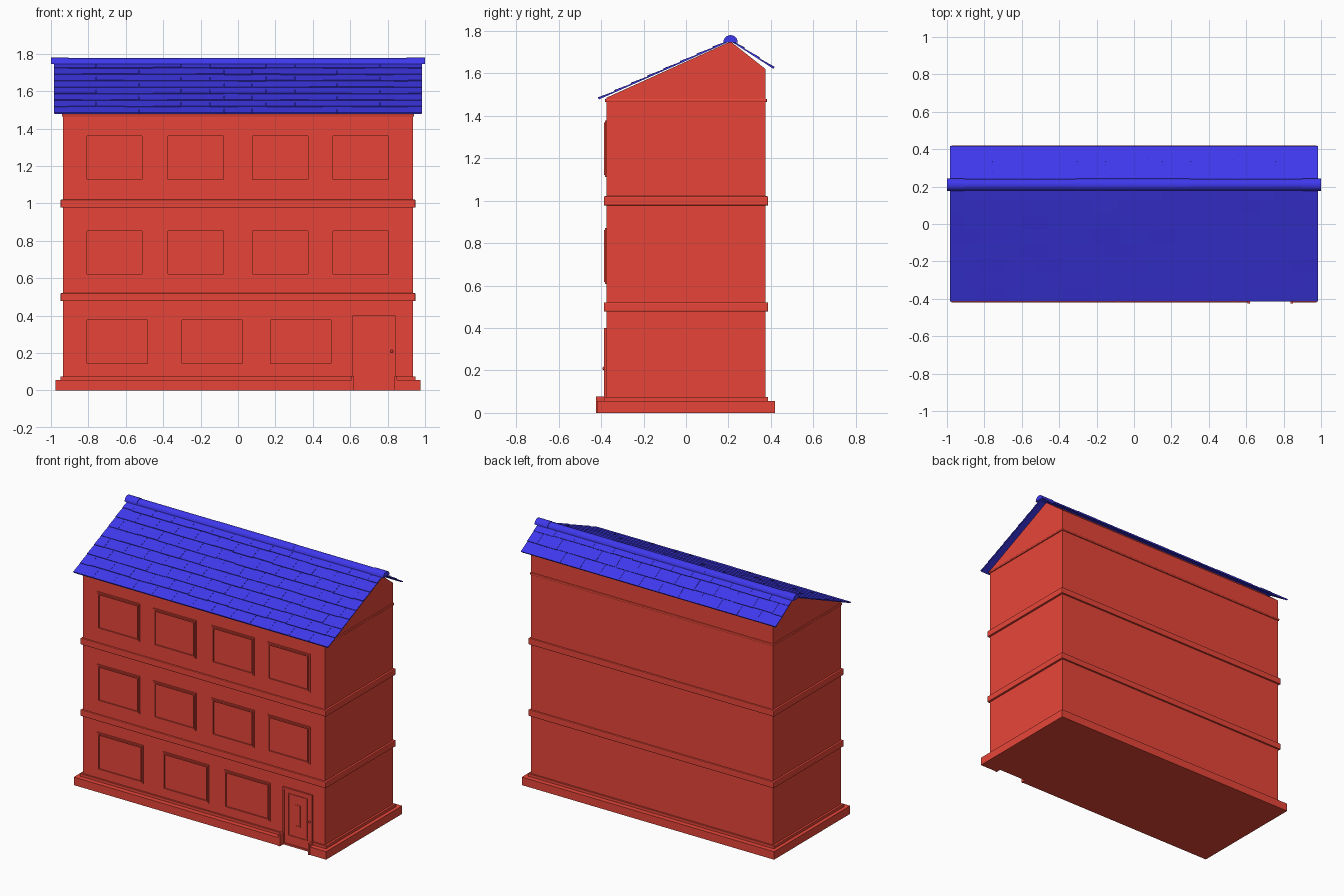
import bpy, bmesh, random
from mathutils import Vector

if "Cube" in bpy.data.objects:
    bpy.data.objects.remove(bpy.data.objects["Cube"])

random.seed(4)


def material(name, rgb):
    m = bpy.data.materials.new(name)
    m.diffuse_color = (*rgb, 1)
    m.use_nodes = True
    m.node_tree.nodes["Principled BSDF"].inputs["Base Color"].default_value = m.diffuse_color
    return m


RED = material("red_wall", (0.8, 0.06, 0.04))
BLUE = material("blue_roof", (0.05, 0.04, 0.85))


def finish(name, bm, mat):
    bmesh.ops.recalc_face_normals(bm, faces=bm.faces)
    me = bpy.data.meshes.new(name)
    bm.to_mesh(me)
    bm.free()
    me.materials.append(mat)
    ob = bpy.data.objects.new(name, me)
    bpy.context.collection.objects.link(ob)
    return ob


def add_prism(bm, pts, a, b, axis):
    """Polygon pts swept from a to b; axis x: pts are (y, z); axis z: pts are (x, y)."""
    place = (lambda p, t: (t, p[0], p[1])) if axis == "x" else (lambda p, t: (p[0], p[1], t))
    lo = [bm.verts.new(place(p, a)) for p in pts]
    hi = [bm.verts.new(place(p, b)) for p in pts]
    bm.faces.new(lo)
    bm.faces.new(hi)
    for i in range(len(pts)):
        j = (i + 1) % len(pts)
        bm.faces.new((lo[i], lo[j], hi[j], hi[i]))


def add_box(bm, x0, x1, y0, y1, z0, z1):
    add_prism(bm, [(x0, y0), (x1, y0), (x1, y1), (x0, y1)], z0, z1, "z")


def add_ring(bm, x0, x1, z0, z1, w, y0, y1):
    """Rectangular frame of bar width w."""
    add_box(bm, x0, x0 + w, y0, y1, z0, z1)
    add_box(bm, x1 - w, x1, y0, y1, z0, z1)
    add_box(bm, x0 + w, x1 - w, y0, y1, z0, z0 + w)
    add_box(bm, x0 + w, x1 - w, y0, y1, z1 - w, z1)


# Main walls with asymmetric gable
bm = bmesh.new()
add_prism(bm, [(-.375, 0), (.375, 0), (.375, 1.62), (.21, 1.75), (-.375, 1.485)], -.935, .935, "x")
finish("walls", bm, RED)

# Stepped plinth, notched for the door
D0, D1 = .613, .843
bm = bmesh.new()
for hx, hy, z0, z1 in ((.975, .42, 0, .056), (.95, .386, .056, .075)):
    add_prism(bm, [(-hx, -hy), (D0, -hy), (D0, -.37), (D1, -.37), (D1, -hy),
                   (hx, -hy), (hx, hy), (-hx, hy)], z0, z1, "z")
finish("plinth", bm, RED)

# Plinth end blocks beside the door
bm = bmesh.new()
for x in (D0, D1):
    add_box(bm, x - .007, x + .007, -.424, -.37, 0, .078)
finish("plinth_ends", bm, RED)

# Floor bands and eaves band
for name, hx, hy, z0, z1 in (("lower_band", .949, .387, .477, .521),
                             ("upper_band", .949, .387, .977, 1.021),
                             ("eaves_band", .942, .382, 1.464, 1.48)):
    bm = bmesh.new()
    add_box(bm, -hx, hx, -hy, hy, z0, z1)
    ob = finish(name, bm, RED)
    bev = ob.modifiers.new("soft_edge", "BEVEL")
    bev.width, bev.segments = .005, 2

# Windows: stepped frame around a recessed pane
upper = [(-.825, -.495), (-.39, -.06), (.06, .39), (.492, .822)]
ground = [(-.825, -.468), (-.317, .04), (.157, .515)]
for row, (spans, z0, z1) in enumerate(((ground, .127, .395), (upper, .607, .87), (upper, 1.112, 1.377))):
    for i, (x0, x1) in enumerate(spans):
        bm = bmesh.new()
        add_ring(bm, x0, x1, z0, z1, .009, -.381, -.37)
        e = .009
        add_ring(bm, x0 + e, x1 - e, z0 + e, z1 - e, .008, -.386, -.37)
        e = .017
        add_box(bm, x0 + e, x1 - e, -.377, -.37, z0 + e, z1 - e)
        finish(f"window_{row}_{i}", bm, RED)

# Door with frame, raised panel and knob
bm = bmesh.new()
add_box(bm, D0, D1, -.381, -.365, 0, .40)
add_ring(bm, D0, D1, 0, .40, .012, -.386, -.37)
add_ring(bm, .655, .802, .07, .365, .005, -.385, -.37)
add_ring(bm, .708, .748, .15, .30, .005, -.384, -.37)
finish("door", bm, RED)
bm = bmesh.new()
bmesh.ops.create_uvsphere(bm, u_segments=12, v_segments=8, radius=.008)
bmesh.ops.translate(bm, verts=bm.verts, vec=(.822, -.386, .21))
ob = finish("door_knob", bm, RED)
for p in ob.data.polygons:
    p.use_smooth = True


# Roof slopes: thin board plus overlapping rows of slates
def slope(name, eave, ridge, rows, cols=13):
    eave, ridge = Vector(eave), Vector(ridge)
    d = (ridge - eave).normalized()
    n = Vector((-d.y, d.x))
    if n.y < 0:
        n = -n
    length = (ridge - eave).length
    bm = bmesh.new()
    add_prism(bm, [eave, ridge, ridge + n * .004, eave + n * .004], -.98, .98, "x")
    finish(name + "_board", bm, BLUE)
    step, width = .0848, 1.97 / cols
    bm = bmesh.new()
    for r in range(rows):
        start, end = r * step, min((r + 1.15) * step, length)
        edges = [-.985] + [-.985 + width * (c + .5 * (r % 2)) for c in range(1 - r % 2, cols)] + [.985]
        for x0, x1 in zip(edges, edges[1:]):
            j = random.uniform(-.003, .003) if r else 0
            a, b = eave + d * (start + j), eave + d * end
            t = random.uniform(.009, .011)
            add_prism(bm, [a + n * .003, b + n * .001, b + n * .005, a + n * t],
                      x0 + .0005, x1 - .0005, "x")
    finish(name + "_slates", bm, BLUE)


slope("front_roof", (-.41, 1.477), (.21, 1.752), 8)
slope("back_roof", (.412, 1.621), (.21, 1.752), 3)

# Half-round ridge caps, slightly overlapping
for i, (x0, x1, r) in enumerate(((-1, -.905, .034), (-.915, -.30, .031), (-.31, .30, .032),
                                 (.29, .91, .031), (.90, 1, .034))):
    bm = bmesh.new()
    bmesh.ops.create_circle(bm, cap_ends=True, segments=24, radius=r)
    pts = [(.21 + v.co.x, 1.746 + max(v.co.y, -.006)) for v in bm.verts if v.co.y > -.001]
    pts.sort(key=lambda p: p[0])
    bm.free()
    bm = bmesh.new()
    add_prism(bm, pts, x0, x1, "x")
    finish(f"ridge_cap_{i}", bm, BLUE)
